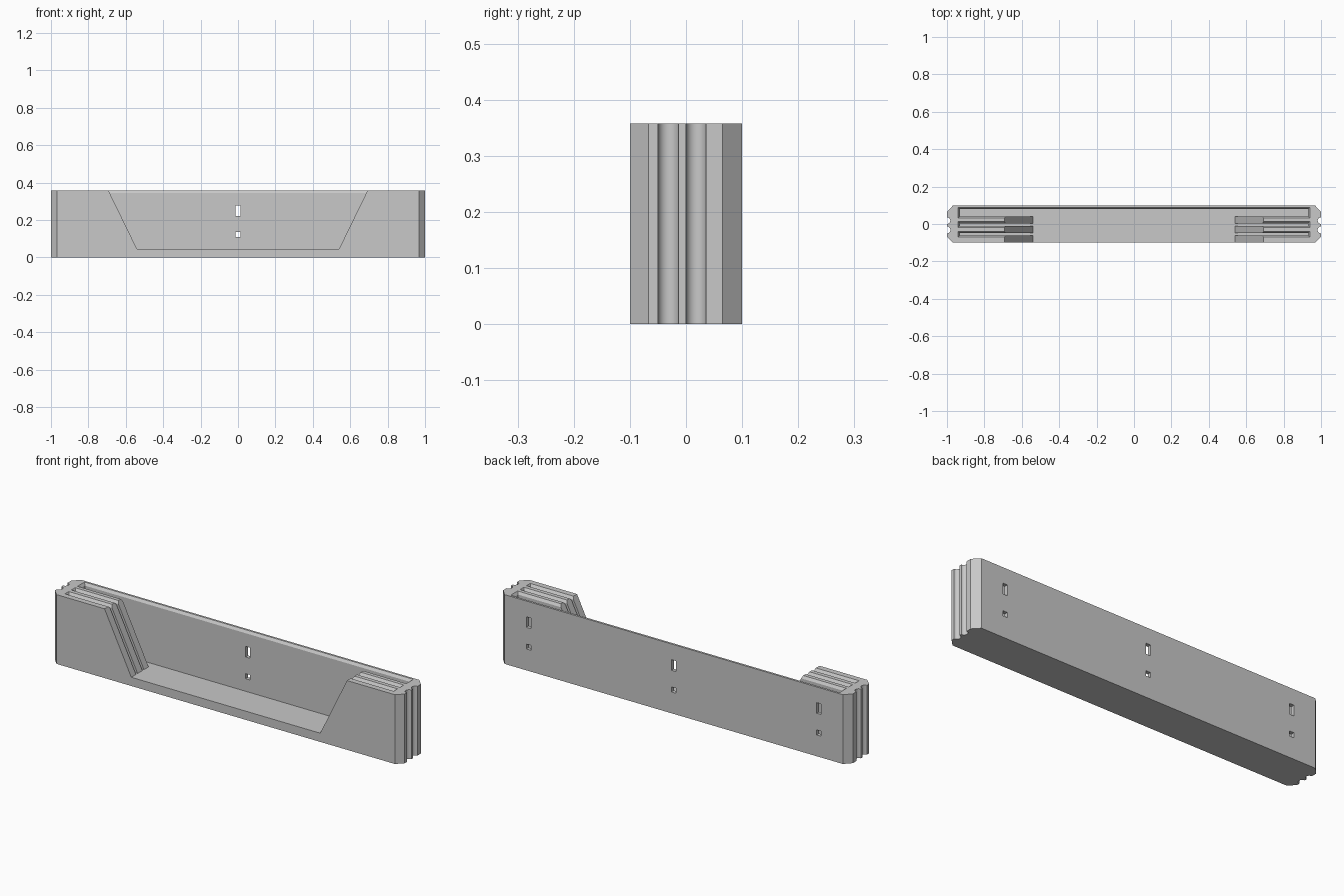
import bpy, bmesh, math
from mathutils import Vector

cube = bpy.data.objects.get("Cube")
if cube:
    bpy.data.objects.remove(cube, do_unlink=True)

L, W, H = 1.0, 0.1, 0.358
FLOOR = 0.045
BEVEL_W, BEVEL_H = 0.009, 0.013

grey = bpy.data.materials.new("plain grey")
grey.use_nodes = True
colour = (0.58, 0.58, 0.58, 1)
grey.diffuse_color = colour
grey.node_tree.nodes["Principled BSDF"].inputs["Base Color"].default_value = colour


def loft(name, rings):
    """Skin a stack of equal-sized closed rings and cap both ends."""
    bm = bmesh.new()
    rows = [[bm.verts.new(p) for p in ring] for ring in rings]
    n = len(rows[0])
    for a, b in zip(rows, rows[1:]):
        for i in range(n):
            j = (i + 1) % n
            bm.faces.new((a[i], a[j], b[j], b[i]))
    bm.faces.new(rows[0])
    bm.faces.new(rows[-1])
    bmesh.ops.recalc_face_normals(bm, faces=bm.faces)
    mesh = bpy.data.meshes.new(name)
    bm.to_mesh(mesh)
    bm.free()
    mesh.materials.append(grey)
    obj = bpy.data.objects.new(name, mesh)
    bpy.context.collection.objects.link(obj)
    return obj


def rect(x0, x1, y0, y1, z, grow=0):
    x0, x1, y0, y1 = x0 - grow, x1 + grow, y0 - grow, y1 + grow
    return [(x0, y0, z), (x1, y0, z), (x1, y1, z), (x0, y1, z)]


def slot(name, *area):
    """Deep slot whose mouth flares out at the top."""
    return loft(name, [rect(*area, FLOOR), rect(*area, H - BEVEL_H),
                       rect(*area, H + BEVEL_H, 2 * BEVEL_W)])


def groove(y0, y1):
    """Semicircular dip in the right-hand end of the plan."""
    r, mid = (y1 - y0) / 2, (y0 + y1) / 2
    return [(L - r * math.cos(a), mid + r * math.sin(a))
            for a in [math.pi * (i / 12 - 0.5) for i in range(13)]]


# Plan outline: chamfered corners and two round grooves on each end
end = [(0.967, -W), (L, -0.067)] + groove(-0.05, -0.013) + groove(0, 0.036)
end += [(L, 0.065), (0.967, W)]
plan = end + [(-x, y) for x, y in reversed(end)]
body = loft("block_body", [[(x, y, z) for x, y in plan] for z in (0, H)])

# Wide tapered opening in the front
top_x = 0.693 + (0.693 - 0.54) / (H - FLOOR) * 0.1
opening = [(-0.54, FLOOR), (0.54, FLOOR), (top_x, H + 0.1), (-top_x, H + 0.1)]
cutters = [loft("front_opening", [[(x, y, z) for x, z in opening] for y in (-0.2, 0.06)])]

# Long rear slot behind the opening, and two narrow slots in each end
cutters.append(slot("rear_slot", -0.931, 0.931, 0.041, 0.08))
for side in (-1, 1):
    for y in (-0.003, -0.055):
        x0, x1 = sorted((side * 0.5, side * 0.931))
        cutters.append(slot("end_slot", x0, x1, y - 0.0065, y + 0.0065))

# Pairs of rectangular holes through the back wall
for x in (-0.83, 0, 0.83):
    for z0, z1 in ((0.222, 0.277), (0.11, 0.136)):
        cutters.append(loft("back_hole", [rect(x - 0.013, x + 0.013, 0.06, 0.2, z)
                                          for z in (z0, z1)]))

for cutter in cutters:
    cutter.hide_render = True
    mod = body.modifiers.new(cutter.name, "BOOLEAN")
    mod.operation = "DIFFERENCE"
    mod.solver = "EXACT"
    mod.object = cutter

# Bake the cuts into the block and remove the cutters
bpy.context.view_layer.update()
baked = bpy.data.meshes.new_from_object(body.evaluated_get(bpy.context.evaluated_depsgraph_get()))
body.modifiers.clear()
body.data = baked
for cutter in cutters:
    bpy.data.objects.remove(cutter, do_unlink=True)

# Smooth the round grooves, keep all other edges sharp
bpy.ops.object.select_all(action="DESELECT")
body.select_set(True)
bpy.context.view_layer.objects.active = body
bpy.ops.object.shade_smooth_by_angle(angle=math.radians(25))
